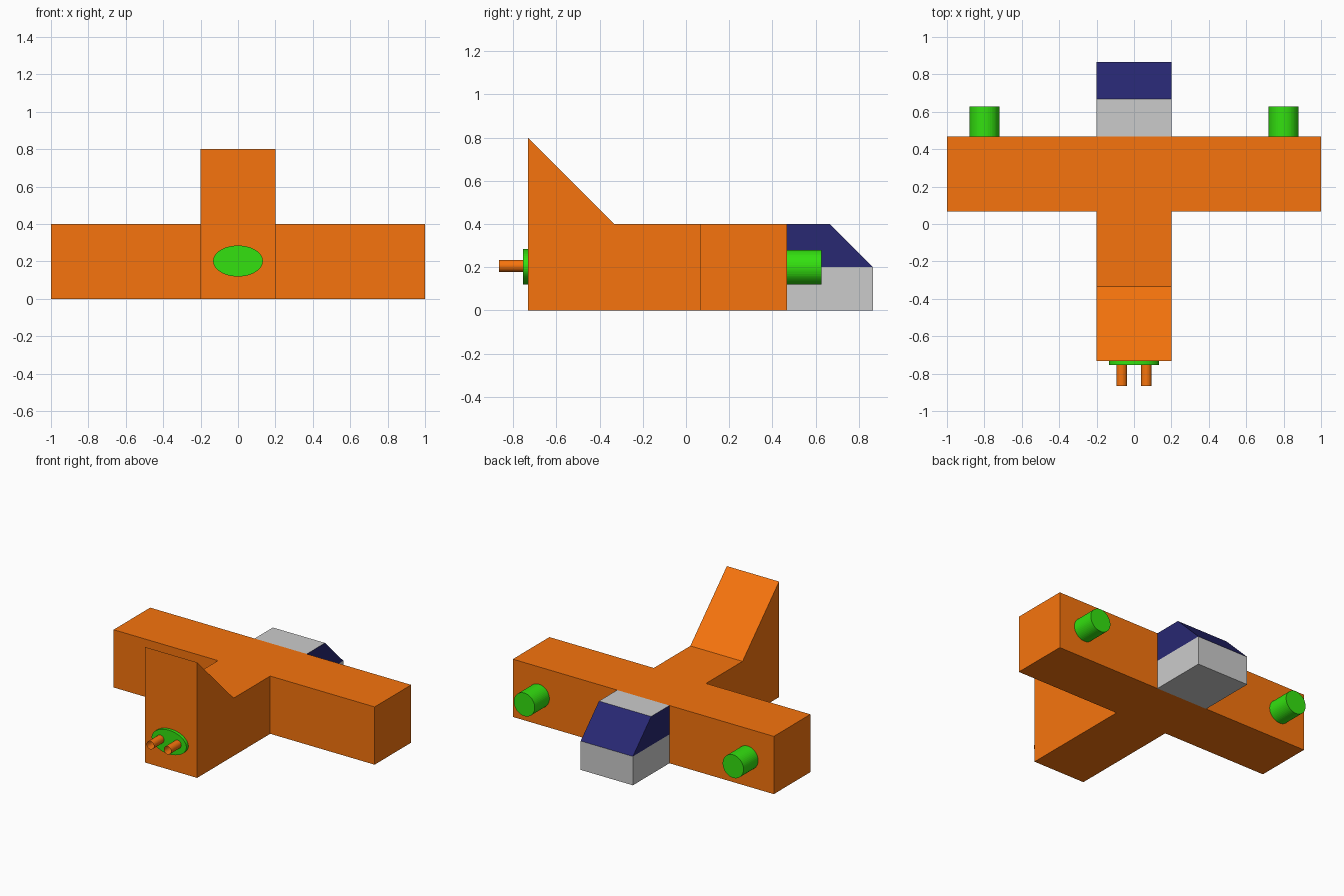
import bpy, bmesh, math
from mathutils import Vector

if "Cube" in bpy.data.objects:
    bpy.data.objects.remove(bpy.data.objects["Cube"])


def material(name, rgb):
    m = bpy.data.materials.new(name)
    m.diffuse_color = (*rgb, 1)
    m.use_nodes = True
    m.node_tree.nodes["Principled BSDF"].inputs["Base Color"].default_value = m.diffuse_color
    return m


ORANGE = material("orange", (0.93, 0.175, 0.004))
GREEN = material("green", (0.033, 0.75, 0.005))
NAVY = material("navy", (0.021, 0.021, 0.17))
GREY = material("grey", (0.8, 0.8, 0.8))


def prism(name, points, faces, offset, mats, shape=None, paint=None):
    """Extrude adjoining flat faces by an offset, then adjust and paint."""
    bm = bmesh.new()
    verts = [bm.verts.new(p) for p in points]
    base = [bm.faces.new([verts[i] for i in f]) for f in faces]
    # keep the starting faces as the closing cap
    out = bmesh.ops.extrude_face_region(bm, geom=base, use_keep_orig=True)
    new = [g for g in out["geom"] if isinstance(g, bmesh.types.BMVert)]
    bmesh.ops.translate(bm, verts=new, vec=Vector(offset))
    if shape:
        shape(new)
    bmesh.ops.recalc_face_normals(bm, faces=bm.faces)
    if paint:
        paint(bm.faces)
    me = bpy.data.meshes.new(name)
    bm.to_mesh(me)
    bm.free()
    for m in mats:
        me.materials.append(m)
    bpy.context.collection.objects.link(bpy.data.objects.new(name, me))


def rod(name, x, z, y0, y1, rx, rz, mat, ends='NGON'):
    """Faceted cylinder lying along y."""
    bpy.ops.mesh.primitive_cylinder_add(vertices=48, radius=1, depth=1,
                                        end_fill_type=ends,
                                        location=(x, (y0 + y1) / 2, z),
                                        rotation=(math.pi / 2, 0, 0))
    ob = bpy.context.object
    ob.name = name
    # local z lies along world y
    ob.scale = (rx, rz, y1 - y0)
    bpy.ops.object.transform_apply(location=False, rotation=True, scale=True)
    ob.data.materials.append(mat)


# T-shaped body; the rear top edge is raised to form the sloping tail
def raise_tail(top):
    for v in top:
        if v.co.y < -0.7:
            v.co.z = 0.8


outline = [(-1, 0.467), (-1, 0.067), (-0.2, 0.067), (-0.2, -0.333),
           (0.2, -0.333), (0.2, 0.067), (1, 0.067), (1, 0.467),
           (-0.2, -0.733), (0.2, -0.733)]
prism("body", [(x, y, 0) for x, y in outline],
      [range(8), (3, 8, 9, 4)], (0, 0, 0.4), [ORANGE], shape=raise_tail)


# Nose with cockpit glass on the slope and both upper sides
def tint_glass(faces):
    for f in faces:
        f.material_index = int(f.calc_center_median().z > 0.2 and f.normal.z < 0.9)


profile = [(0.467, 0), (0.867, 0), (0.867, 0.2), (0.467, 0.2),
           (0.667, 0.4), (0.467, 0.4)]
prism("nose", [(-0.2, y, z) for y, z in profile],
      [(0, 1, 2, 3), (3, 2, 4, 5)], (0.4, 0, 0), [GREY, NAVY], paint=tint_glass)

# Oval exhaust plate
rod("exhaust_plate", 0, 0.202, -0.755, -0.733, 0.133, 0.083, GREEN)

# Wing pods and open exhaust pipes, one on each side
for label, s in (("left", -1), ("right", 1)):
    rod(f"wing_pod_{label}", s * 0.8, 0.2, 0.467, 0.627, 0.08, 0.08, GREEN)
    rod(f"exhaust_pipe_{label}", s * 0.066, 0.206, -0.866, -0.755,
        0.028, 0.028, ORANGE, ends='NOTHING')
